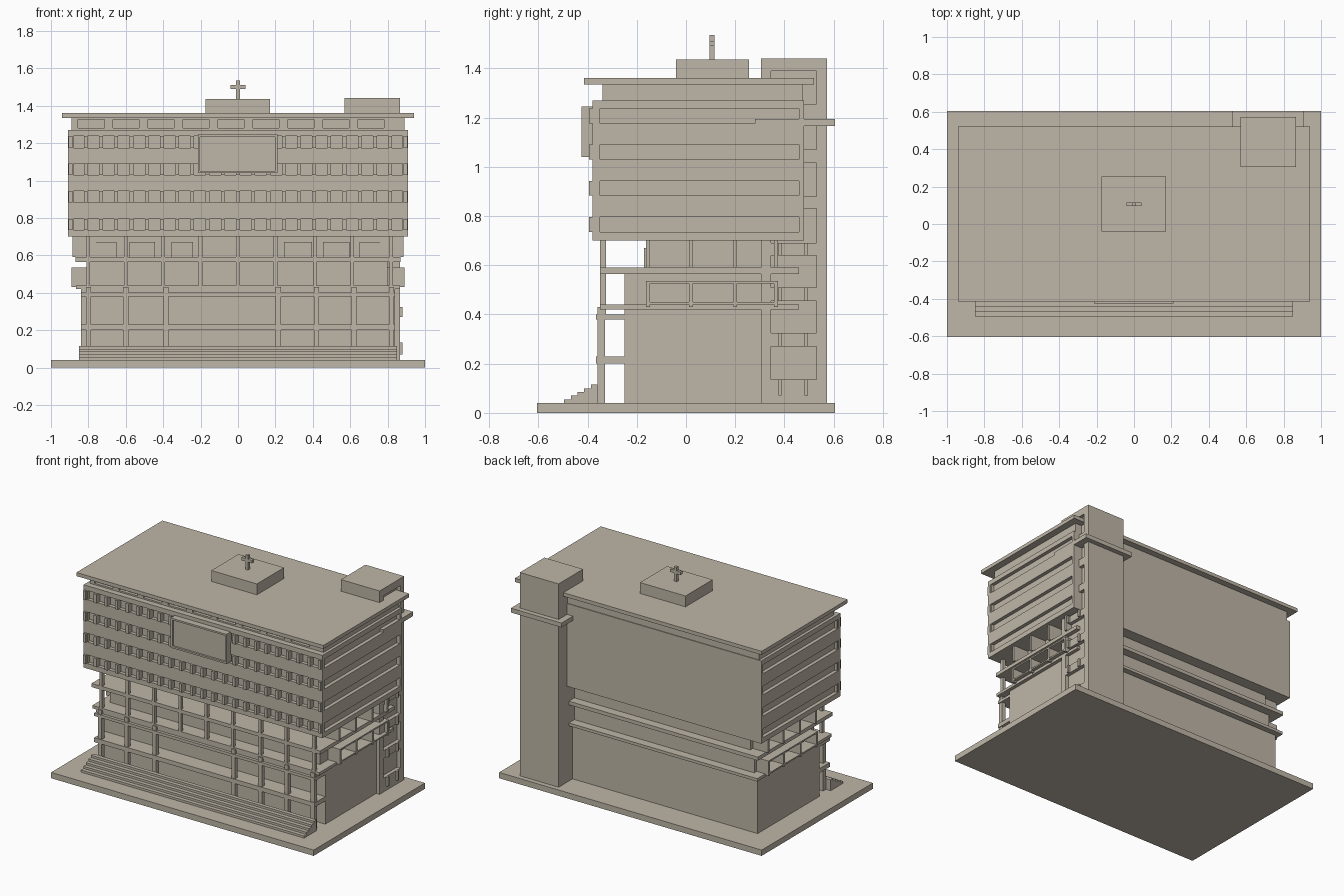
import bpy, bmesh

stone = bpy.data.materials.new("warm_grey_stone")
stone.diffuse_color = (0.52, 0.47, 0.39, 1)


def part(name, boxes):
    """One object from a list of boxes (x0, x1, y0, y1, z0, z1)."""
    bm = bmesh.new()
    for x0, x1, y0, y1, z0, z1 in boxes:
        for v in bmesh.ops.create_cube(bm, size=1)["verts"]:
            v.co = ((x0 + x1) / 2 + v.co.x * (x1 - x0),
                    (y0 + y1) / 2 + v.co.y * (y1 - y0),
                    (z0 + z1) / 2 + v.co.z * (z1 - z0))
    me = bpy.data.meshes.new(name)
    bm.to_mesh(me)
    bm.free()
    me.materials.append(stone)
    ob = bpy.data.objects.new(name, me)
    bpy.context.collection.objects.link(ob)
    return ob


def gaps(lo, hi, holes):
    """Solid intervals left between the holes."""
    edges = [lo] + [e for h in holes for e in h] + [hi]
    return list(zip(edges[::2], edges[1::2]))


def both(x0, x1, *rest):
    """A box and its mirror image across x."""
    return [(x0, x1, *rest), (-x1, -x0, *rest)]


# Ground plinth and entrance steps
part("plinth", [(-1, 1, -0.605, 0.605, 0, 0.04)])
part("steps", [(-0.85, 0.85, -0.495 + i * 0.027, -0.468 + i * 0.027 if i < 4 else -0.36,
                0.04, 0.055 + i * 0.015) for i in range(5)])

# Lower and middle storeys, stepping back
part("lower_block", [(-0.84, 0.84, -0.25, 0.42, 0.04, 0.42)])
part("middle_block", [(-0.80, 0.80, -0.25, 0.40, 0.42, 0.565)])
part("neck_block", [(-0.77, 0.77, -0.16, 0.40, 0.59, 0.70)])

# Floor slabs and balcony edges
part("floor_slabs", [(-0.84, 0.84, -0.365, -0.23, 0.20, 0.23),
                     (-0.84, 0.84, -0.365, -0.25, 0.38, 0.40),
                     (-0.865, 0.865, -0.35, 0.46, 0.42, 0.44),
                     (-0.87, 0.87, -0.35, 0.46, 0.565, 0.59)])
part("balcony_beam", [(-0.84, 0.84, -0.345, -0.325, 0.40, 0.42)])

# Front columns: the entrance bay stays open on the lower floors
low_cols = [-0.80, -0.60, -0.385, 0.215, 0.42, 0.62, 0.82]
high_cols = [-0.80, -0.60, -0.40, -0.20, 0, 0.20, 0.41, 0.61, 0.82]
part("lower_columns", [(x - 0.014, x + 0.014, -0.36, -0.33, 0.04, 0.43) for x in low_cols])
part("upper_columns", [(x - 0.01, x + 0.01, -0.35, -0.325, z0, z1)
                       for x in high_cols for z0, z1 in ((0.44, 0.565), (0.59, 0.70))])

# Raised window panels on the set-back walls
bays = [(-0.775, -0.65), (-0.58, -0.445), (-0.355, -0.24), (-0.095, 0.095),
        (0.245, 0.395), (0.455, 0.595), (0.65, 0.775)]
part("wall_panels", [(a, b, -0.23 - 0.0, -0.25, z0, z1)
                     for a, b in bays for z0, z1 in ((0.08, 0.18), (0.24, 0.335))])
part("neck_panels", [(a, b, -0.17, -0.16, 0.59, 0.67) for a, b in bays if abs(a) > 0.1])

# Side fins between the storeys
fins = []
for y in (-0.155, 0.02, 0.20, 0.365):
    fins += both(0.76, 0.89, y - 0.008, y + 0.008, 0.43, 0.535)
    fins += both(0.76, 0.885, y - 0.008, y + 0.008, 0.59, 0.70)
for z in (0.44, 0.525):
    fins += both(0.78, 0.89, -0.16, 0.37, z, z + 0.01)
part("side_fins", fins)

# Upper block: recessed core, solid bands, corner piers
rows = [(0.735, 0.795), (0.883, 0.943), (1.03, 1.09), (1.175, 1.237)]
part("upper_core", [(-0.885, 0.885, -0.355, 0.475, 0.70, 1.265)])
part("upper_bands", [(-0.91, 0.91, -0.38, 0.48, a, b) for a, b in gaps(0.70, 1.27, rows)])
piers = []
for a, b in rows:
    piers += both(0.88, 0.91, -0.38, -0.36, a, b) + both(0.88, 0.91, 0.46, 0.48, a, b)
piers.append((-0.91, 0.91, 0.47, 0.48, 0.72, 1.25))
part("corner_piers", piers)

# Fins dividing the front windows
n = 22
pitch = 1.79 / n
part("window_fins", [(-0.895 + i * pitch - 0.01, -0.895 + i * pitch + 0.01,
                      -0.394, -0.35, a, b) for a, b in rows for i in range(n + 1)])

# Sign box with a thin raised rim
sx0, sx1, sz0, sz1, r = -0.215, 0.21, 1.04, 1.245, 0.012
part("sign_box", [(sx0, sx1, -0.412, -0.37, sz0, sz1),
                  (sx0, sx1, -0.425, -0.41, sz0, sz0 + r),
                  (sx0, sx1, -0.425, -0.41, sz1 - r, sz1),
                  (sx0, sx0 + r, -0.425, -0.41, sz0 + r, sz1 - r),
                  (sx1 - r, sx1, -0.425, -0.41, sz0 + r, sz1 - r)])

# Attic storey with recessed window slots
slots = [(-0.855 + i * 0.187, -0.715 + i * 0.187) for i in range(9)]
part("attic", [(-0.89, 0.89, -0.32, 0.475, 1.27, 1.335),
               (-0.89, 0.89, -0.34, -0.32, 1.27, 1.28),
               (-0.89, 0.89, -0.34, -0.32, 1.325, 1.335)]
     + [(a, b, -0.34, -0.32, 1.28, 1.325) for a, b in gaps(-0.89, 0.89, slots)])

# Roof slab, roof box and cross
part("roof_slab", [(-0.94, 0.94, -0.415, 0.52, 1.335, 1.36)])
part("roof_box", [(-0.175, 0.172, -0.04, 0.255, 1.36, 1.435)])
part("roof_cross", [(-0.01, 0.01, 0.095, 0.115, 1.435, 1.535),
                    (-0.04, 0.04, 0.095, 0.115, 1.49, 1.51)])

# Stair tower with recessed openings on its outer side
holes = [(0.135, 0.27), (0.325, 0.455), (0.51, 0.64), (0.69, 0.83),
         (0.88, 1.015), (1.07, 1.165), (1.255, 1.39)]
part("stair_tower", [(0.57, 0.84, 0.305, 0.572, 0.04, 1.44),
                     (0.84, 0.865, 0.305, 0.345, 0.04, 1.44),
                     (0.84, 0.865, 0.53, 0.572, 0.04, 1.44)]
     + [(0.84, 0.865, 0.345, 0.53, a, b) for a, b in gaps(0.04, 1.44, holes)])
part("tower_ledge", [(0.525, 0.91, 0.28, 0.605, 1.165, 1.195)])

# Small brackets between the tower openings
part("tower_brackets", [(0.86, 0.88, y, y + 0.014, a, b) for y in (0.375, 0.482)
                        for a, b in ((0.07, 0.135), (0.27, 0.325), (0.455, 0.51), (0.64, 0.69))])
